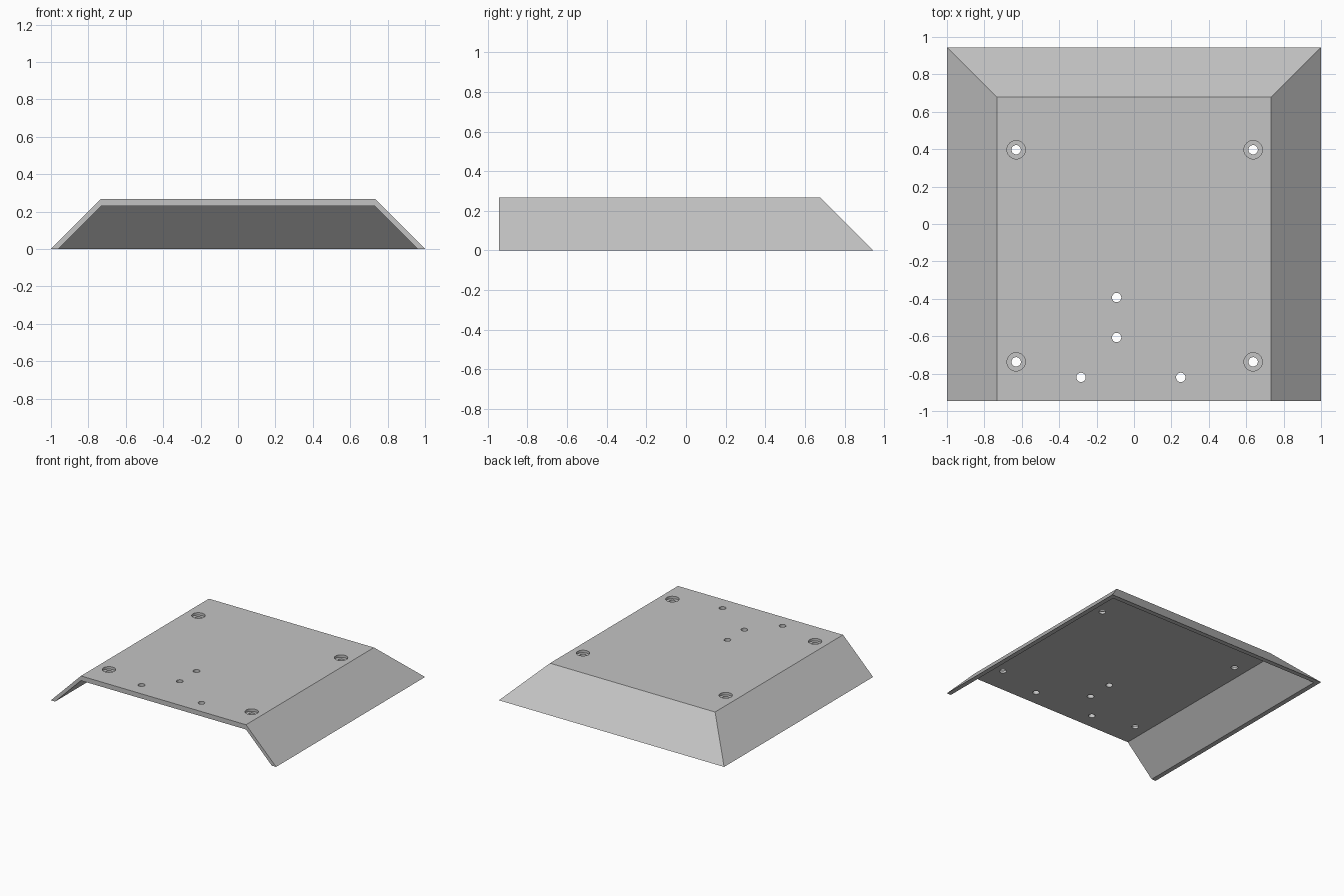
import bpy, bmesh

cube = bpy.data.objects.get("Cube")
if cube:
    bpy.data.objects.remove(cube, do_unlink=True)

HEIGHT, WALL = 0.267, 0.038
FRONT, BACK, SIDE = -0.945, 0.945, 1.0

grey = bpy.data.materials.new("plain_grey")
grey.use_nodes = True
colour = (0.55, 0.55, 0.55, 1)
grey.diffuse_color = colour
grey.node_tree.nodes["Principled BSDF"].inputs["Base Color"].default_value = colour


def make_object(name, bm):
    bmesh.ops.recalc_face_normals(bm, faces=bm.faces)
    mesh = bpy.data.meshes.new(name)
    bm.to_mesh(mesh)
    bm.free()
    mesh.materials.append(grey)
    obj = bpy.data.objects.new(name, mesh)
    bpy.context.collection.objects.link(obj)
    return obj


def sloped_block(name, side, front, back, low, high):
    """Block with 45 degree sides and back; side and back are measured at z = 0."""
    bm = bmesh.new()
    rings = []
    for z in (low, high):
        x, y = side - z, back - z
        rings.append([bm.verts.new((*p, z)) for p in
                      ((-x, front), (x, front), (x, y), (-x, y))])
    for ring in rings:
        bm.faces.new(ring)
    for i in range(4):
        j = (i + 1) % 4
        bm.faces.new((rings[0][i], rings[0][j], rings[1][j], rings[1][i]))
    return make_object(name, bm)


def cylinder(name, x, y, radius, low, high):
    bm = bmesh.new()
    bmesh.ops.create_cone(bm, cap_ends=True, segments=32, radius1=radius,
                          radius2=radius, depth=high - low)
    bmesh.ops.translate(bm, verts=bm.verts, vec=(x, y, (low + high) / 2))
    return make_object(name, bm)


def cut(target, cutter):
    cutter.hide_render = True
    mod = target.modifiers.new("cut", 'BOOLEAN')
    mod.operation = 'DIFFERENCE'
    mod.solver = 'EXACT'
    mod.object = cutter
    bpy.context.view_layer.update()
    graph = bpy.context.evaluated_depsgraph_get()
    baked = bpy.data.meshes.new_from_object(target.evaluated_get(graph))
    target.modifiers.clear()
    target.data = baked
    bpy.data.objects.remove(cutter, do_unlink=True)


# Cover plate with sloped skirts, hollow below and open at the front
cover = sloped_block("cover_plate", SIDE, FRONT, BACK, 0, HEIGHT)
cut(cover, sloped_block("hollow", SIDE - WALL, FRONT - 0.1, BACK - WALL,
                        -0.1, HEIGHT - WALL))

# Counterbored corner screw holes
corners = [(x, y) for x in (-0.63, 0.637) for y in (-0.737, 0.397)]
for x, y in corners:
    cut(cover, cylinder("counterbore", x, y, 0.049, HEIGHT - 0.02, HEIGHT + 0.1))

# Through holes: corners plus the small ones near the front
small = [(-0.093, -0.393), (-0.093, -0.607), (-0.283, -0.82), (0.25, -0.82)]
for x, y in corners + small:
    cut(cover, cylinder("through_hole", x, y, 0.025, 0.1, HEIGHT + 0.1))

# Smooth hole walls, crisp edges elsewhere
bpy.context.view_layer.objects.active = cover
cover.select_set(True)
bpy.ops.object.shade_smooth_by_angle(angle=0.5)
